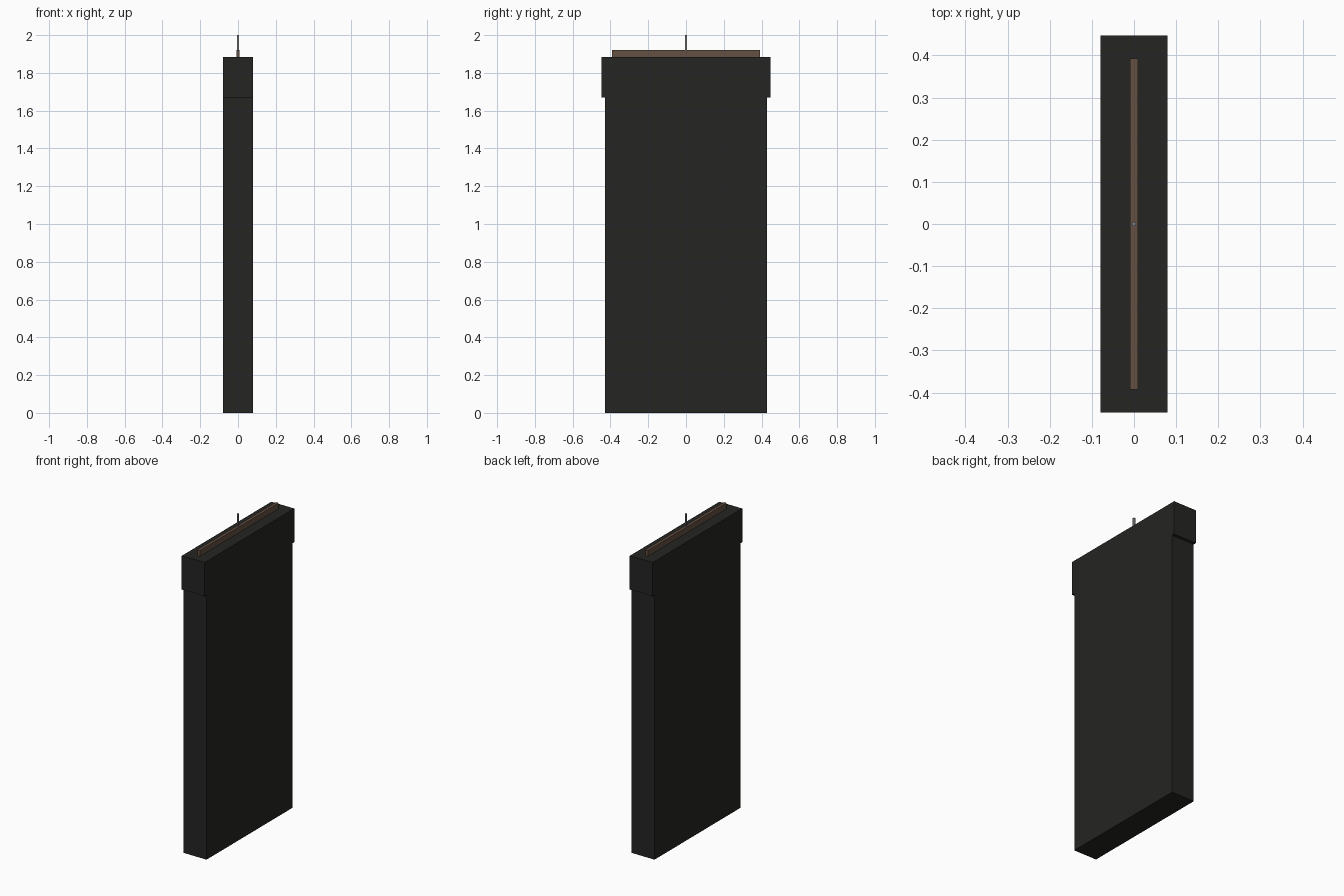
import bpy

if "Cube" in bpy.data.objects:
    bpy.data.objects.remove(bpy.data.objects["Cube"])


def material(name, rgb):
    m = bpy.data.materials.new(name)
    m.diffuse_color = (*rgb, 1)
    m.use_nodes = True
    m.node_tree.nodes["Principled BSDF"].inputs["Base Color"].default_value = m.diffuse_color
    return m


def box(name, hx, hy, z0, z1, mat=None):
    """Box centred on x = y = 0 with half sizes hx, hy, from z0 to z1."""
    bpy.ops.mesh.primitive_cube_add(size=2, location=(0, 0, (z0 + z1) / 2))
    ob = bpy.context.object
    ob.name = name
    ob.scale = (hx, hy, (z1 - z0) / 2)
    bpy.ops.object.transform_apply(location=True, rotation=False, scale=True)
    if mat:
        ob.data.materials.append(mat)
    return ob


cloth = material("dark_cloth", (0.018, 0.018, 0.017))
wood = material("brown_wood", (0.13, 0.08, 0.055))
metal = material("grey_metal", (0.25, 0.25, 0.26))

# Hanging garment: long body and wider shoulders
box("garment_body", 0.08, 0.428, 0.0, 1.67, cloth)
box("garment_shoulders", 0.08, 0.447, 1.67, 1.883, cloth)

# Hanger bar showing above the shoulders, with its hook stem
box("hanger_bar", 0.009, 0.393, 1.883, 1.92, wood)
box("hanger_hook", 0.005, 0.005, 1.92, 2.0, metal)
